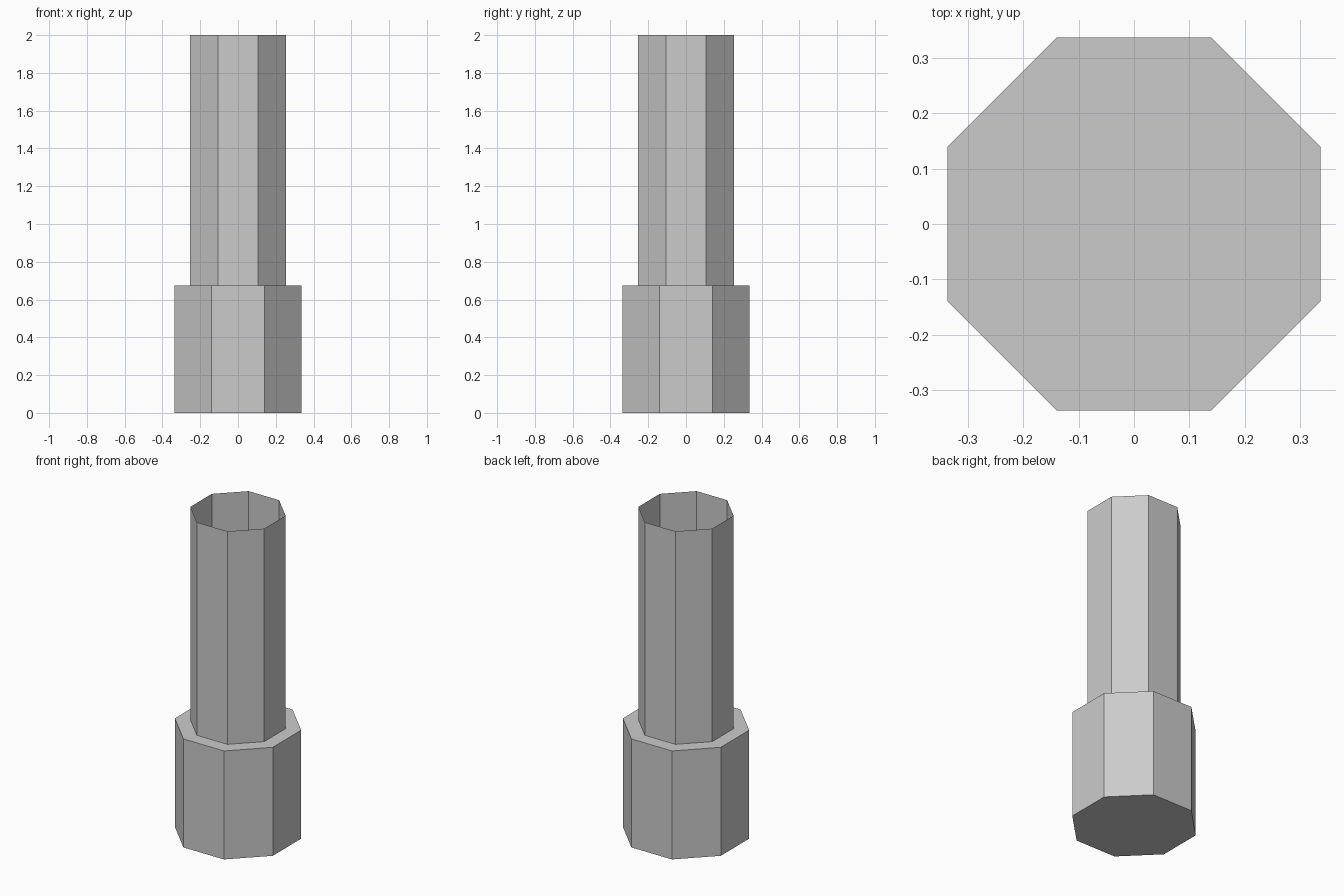
import bpy, bmesh
from math import pi, cos
from mathutils import Matrix

cube = bpy.data.objects.get("Cube")
if cube:
    bpy.data.objects.remove(cube, do_unlink=True)

SIDES = 8
STEP_Z = 0.675
TOP_Z = 2.0

grey = bpy.data.materials.new("plain_grey")
grey.use_nodes = True
colour = (0.6, 0.6, 0.6, 1.0)
grey.diffuse_color = colour
grey.node_tree.nodes["Principled BSDF"].inputs["Base Color"].default_value = colour


def octagon_prism(name, half_width, z0, z1, capped):
    """Eight-sided prism with flats facing the axes; open tube if not capped."""
    bm = bmesh.new()
    radius = half_width / cos(pi / SIDES)
    place = Matrix.Translation((0, 0, (z0 + z1) / 2)) @ Matrix.Rotation(pi / SIDES, 4, "Z")
    bmesh.ops.create_cone(bm, cap_ends=True, segments=SIDES, radius1=radius,
                          radius2=radius, depth=z1 - z0, matrix=place)
    bm.normal_update()
    if not capped:
        ends = [f for f in bm.faces if abs(f.normal.z) > 0.5]
        bmesh.ops.delete(bm, geom=ends, context="FACES_ONLY")
    mesh = bpy.data.meshes.new(name)
    bm.to_mesh(mesh)
    bm.free()
    mesh.materials.append(grey)
    obj = bpy.data.objects.new(name, mesh)
    bpy.context.collection.objects.link(obj)
    return obj


# Wide solid base
octagon_prism("base", 0.337, 0, STEP_Z, True)
# Thin-walled tube, open at the top
octagon_prism("tube", 0.254, STEP_Z, TOP_Z, False)
